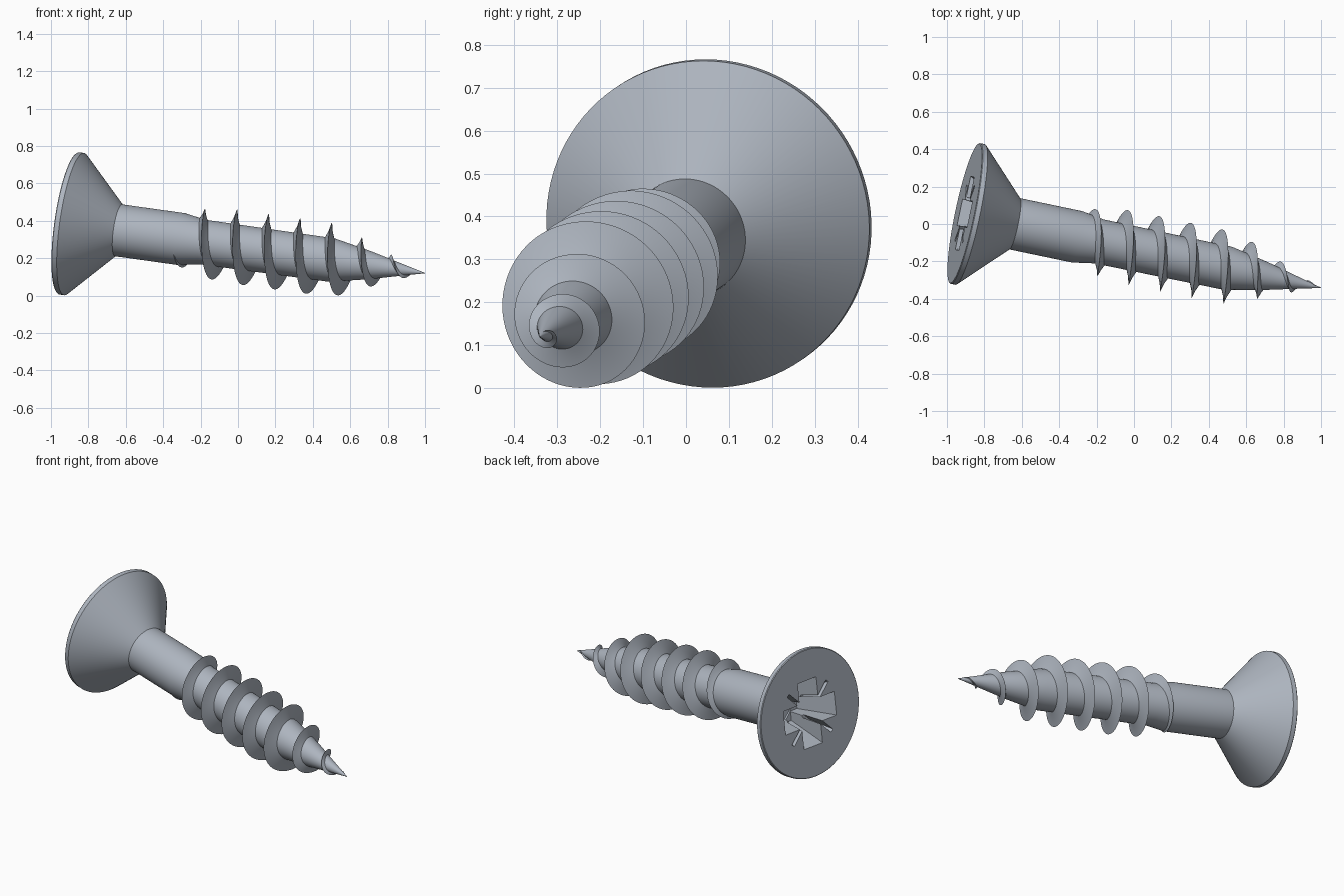
import bpy, bmesh, math
from mathutils import Vector, Matrix

cube = bpy.data.objects.get("Cube")
if cube:
    bpy.data.objects.remove(cube, do_unlink=True)

# One steel colour
steel = bpy.data.materials.new("zinc_steel")
steel.use_nodes = True
STEEL = (0.42, 0.46, 0.52, 1)
steel.diffuse_color = STEEL
steel.node_tree.nodes["Principled BSDF"].inputs["Base Color"].default_value = STEEL

# Lying pose: local z runs along the axis from head face to tip, local x points up
face = Vector((-0.905, 0.057, 0.386))
tip = Vector((1.0, -0.341, 0.12))
axis = (tip - face).normalized()
up = (Vector((0, 0, 1)) - axis.z * axis).normalized()
pose = Matrix((up, axis.cross(up), axis)).transposed().to_4x4()
pose.translation = face
LENGTH = (tip - face).length

# Radius along the axis: (distance, radius)
CORE = [(0.62, 0.14), (0.74, 0.12), (1.45, 0.117), (1.66, 0.075), (1.86, 0.026), (LENGTH, 0.001)]
CREST = [(0.58, 0.13), (0.73, 0.18), (0.82, 0.192), (0.9, 0.198), (1.44, 0.197), (1.52, 0.18),
         (1.6, 0.142), (1.7, 0.104), (1.78, 0.068), (1.86, 0.04), (1.95, 0.002)]
HEAD = [(0, 0.001), (0, 0.38), (0.004, 0.384), (0.03, 0.384), (0.275, 0.14)]


def radius(table, t):
    if t <= table[0][0]:
        return table[0][1]
    for (a, ra), (b, rb) in zip(table, table[1:]):
        if t <= b:
            return ra + (rb - ra) * (t - a) / (b - a)
    return table[-1][1]


def make(name, bm):
    bmesh.ops.recalc_face_normals(bm, faces=bm.faces)
    mesh = bpy.data.meshes.new(name)
    bm.to_mesh(mesh)
    bm.free()
    mesh.materials.append(steel)
    obj = bpy.data.objects.new(name, mesh)
    obj.matrix_world = pose
    bpy.context.collection.objects.link(obj)
    return obj


def activate(obj):
    bpy.ops.object.select_all(action='DESELECT')
    obj.select_set(True)
    bpy.context.view_layer.objects.active = obj


def bridge(bm, a, b):
    n = len(a)
    for i in range(n):
        bm.faces.new((a[i], a[(i + 1) % n], b[(i + 1) % n], b[i]))


def lathe(name, profile, sides=96):
    bm = bmesh.new()
    rings = [[bm.verts.new((r * math.cos(k * math.tau / sides), r * math.sin(k * math.tau / sides), t))
              for k in range(sides)] for t, r in profile]
    for a, b in zip(rings, rings[1:]):
        bridge(bm, a, b)
    bm.faces.new(rings[0])
    bm.faces.new(rings[-1])
    return make(name, bm)


def tapered_cutter(name, top, bottom, depth, angle):
    """Tapered block sunk into the head face; top and bottom are half sizes."""
    bm = bmesh.new()
    bmesh.ops.create_cube(bm, size=2)
    over = 0.02
    for v in bm.verts:
        deep = v.co.z > 0
        half = bottom if deep else [t + (t - b) * over / depth for t, b in zip(top, bottom)]
        v.co = (v.co.x * half[0], v.co.y * half[1], depth if deep else -over)
    bmesh.ops.rotate(bm, verts=bm.verts, matrix=Matrix.Rotation(angle, 3, 'Z'))
    obj = make(name, bm)
    obj.hide_render = True
    return obj


# Head, shank, core and point in one turned body
body = lathe("screw_body", HEAD + CORE)

# Cross recess with four diagonal grooves
cutters = []
for i in range(2):
    turn = i * math.pi / 2
    cutters.append(tapered_cutter("recess_cutter", (0.2, 0.072), (0.1, 0.045), 0.22 + 0.004 * i, turn))
    cutters.append(tapered_cutter("groove_cutter", (0.215, 0.011), (0.15, 0.009), 0.13 + 0.004 * i,
                                  turn + math.pi / 4))
cutters.append(tapered_cutter("centre_cutter", (0.1, 0.1), (0.06, 0.06), 0.23, math.pi / 4))
activate(body)
for c in cutters:
    cut = body.modifiers.new("recess", 'BOOLEAN')
    cut.operation = 'DIFFERENCE'
    cut.solver = 'EXACT'
    cut.object = c
    bpy.ops.object.modifier_apply(modifier=cut.name)
for c in cutters:
    bpy.data.objects.remove(c, do_unlink=True)

# Right-handed thread: a concave-flanked blade swept along the helix
PITCH, PHASE, STEPS = 0.174, 0.727, 72
bm = bmesh.new()
previous = None
start, end = CREST[0][0], CREST[-1][0]
count = int((end - start) / PITCH * STEPS)
for k in range(count + 1):
    t = start + (end - start) * k / count
    ang = (t - PHASE) / PITCH * math.tau
    height = max(radius(CREST, t) - radius(CORE, t), 0.0)
    half = min(0.027, 0.004 + 0.35 * height)
    section = []
    for side, lift in ((-1, 0), (-0.4, 0.45), (0, 1), (0.4, 0.45), (1, 0)):
        s = min(t + side * half, LENGTH)
        base = radius(CORE, s)
        r = base - 0.004 if lift == 0 else base + lift * (radius(CREST, t) - base)
        r = max(r, 0.0005)
        section.append(bm.verts.new((r * math.cos(ang), r * math.sin(ang), s)))
    if previous:
        bridge(bm, previous, section)
    else:
        bm.faces.new(section)
    previous = section
bm.faces.new(previous)
thread = make("thread", bm)

for obj in (body, thread):
    activate(obj)
    bpy.ops.object.shade_smooth_by_angle(angle=math.radians(28))
